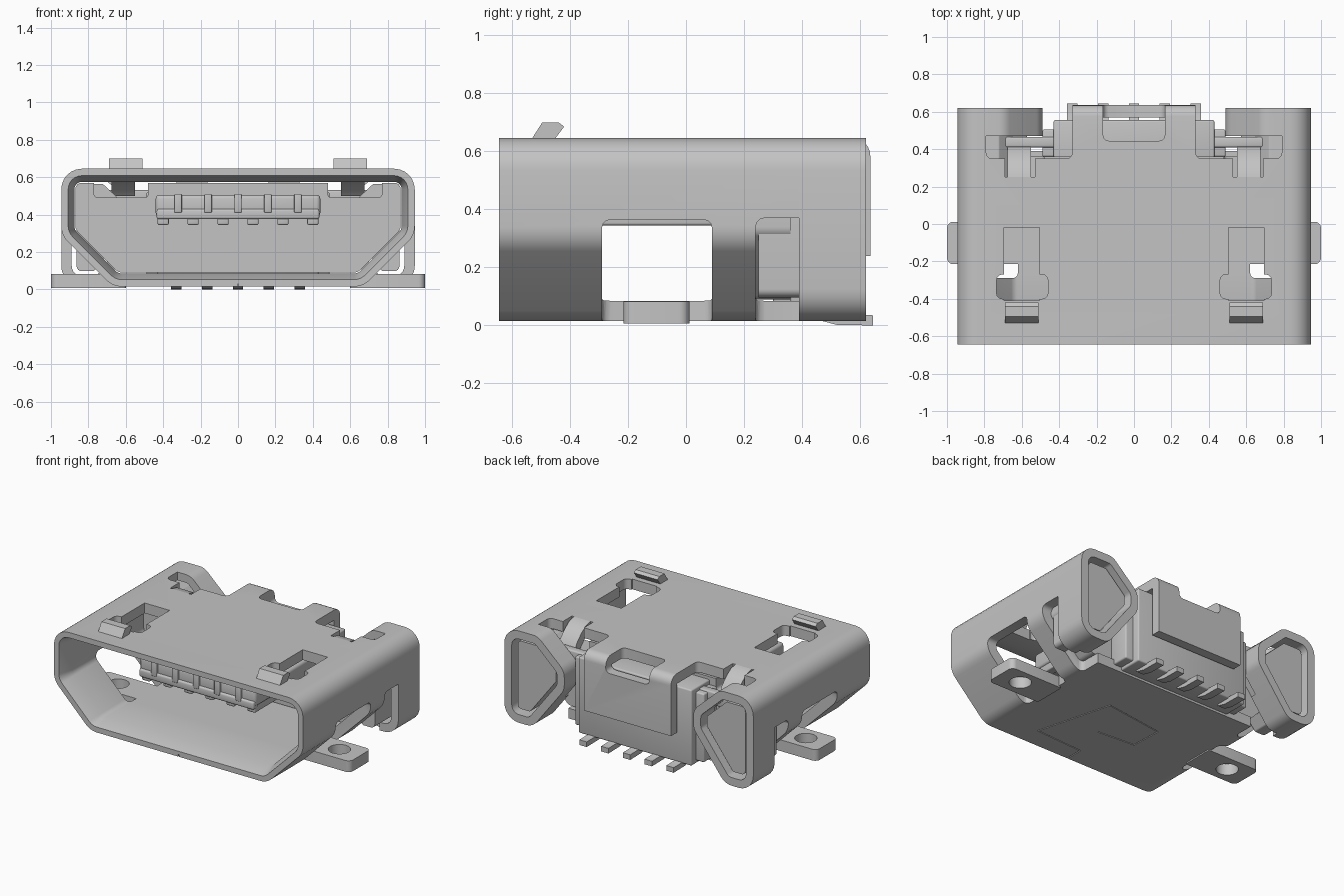
import bpy, bmesh, math
from mathutils import Vector

old = bpy.data.objects.get("Cube")
if old:
    bpy.data.objects.remove(old)

metal = bpy.data.materials.new("grey metal")
metal.use_nodes = True
GREY = (0.55, 0.55, 0.55, 1)
metal.diffuse_color = GREY
metal.node_tree.nodes["Principled BSDF"].inputs["Base Color"].default_value = GREY


def finish(name, bm):
    bmesh.ops.recalc_face_normals(bm, faces=bm.faces)
    me = bpy.data.meshes.new(name)
    bm.to_mesh(me)
    bm.free()
    ob = bpy.data.objects.new(name, me)
    bpy.context.collection.objects.link(ob)
    me.materials.append(metal)
    return ob


def apply(ob, mod):
    with bpy.context.temp_override(object=ob, active_object=ob):
        bpy.ops.object.modifier_apply(modifier=mod.name)


def cut(ob, *cutters):
    for c in cutters:
        m = ob.modifiers.new("cut", 'BOOLEAN')
        m.operation, m.solver, m.object = 'DIFFERENCE', 'EXACT', c
        apply(ob, m)
        bpy.data.objects.remove(c)


def box(name, x, y, z, r=0):
    bm = bmesh.new()
    bmesh.ops.create_cube(bm, size=1)
    for v in bm.verts:
        v.co = [a[0] + (a[1] - a[0]) * (c + .5) for a, c in zip((x, y, z), v.co)]
    ob = finish(name, bm)
    if r:
        m = ob.modifiers.new("bevel", 'BEVEL')
        m.width, m.segments = r, 3
        apply(ob, m)
    return ob


def span(s, a, b):
    return tuple(sorted((s * a, s * b)))


def prism(name, pts, axis, a, b):
    """Extrude a 2D outline along x (y,z points), y (x,z) or z (x,y)."""
    put = {'x': lambda p, t: (t, p[0], p[1]), 'y': lambda p, t: (p[0], t, p[1]),
           'z': lambda p, t: (p[0], p[1], t)}[axis]
    bm = bmesh.new()
    f = bm.faces.new([bm.verts.new(put(p, a)) for p in pts])
    ext = bmesh.ops.extrude_face_region(bm, geom=[f])
    move = Vector(put((0, 0), b - a))
    bmesh.ops.translate(bm, vec=move, verts=[g for g in ext["geom"] if isinstance(g, bmesh.types.BMVert)])
    return finish(name, bm)


def rounded(corners, d=0, s=1, n=6):
    """Convex clockwise outline of (x, z, radius), moved inward by d, mirrored if s is -1."""
    out = []
    for i, (x, z, r) in enumerate(corners):
        p = Vector((x, z))
        u = (Vector(corners[i - 1][:2]) - p).normalized()
        w = (Vector(corners[(i + 1) % len(corners)][:2]) - p).normalized()
        half = u.angle(w) / 2
        bis = (u + w).normalized()
        p = p + bis * d / math.sin(half)
        r = max(r - d, .012)
        c = p + bis * r / math.sin(half)
        a, sweep = math.atan2(-bis.y, -bis.x), math.pi / 2 - half
        out += [(s * (c.x + r * math.cos(t)), c.y + r * math.sin(t))
                for t in (a + sweep * (1 - 2 * k / n) for k in range(n + 1))]
    return out


def tube(name, corners, rings, s=1):
    """Closed wall lofted through (y, inset) rings, last joined to first."""
    bm = bmesh.new()
    loops = [[bm.verts.new((x, y, z)) for x, z in rounded(corners, d, s)] for y, d in rings]
    for A, B in zip(loops, loops[1:] + loops[:1]):
        for i in range(len(A)):
            bm.faces.new((A[i - 1], A[i], B[i], B[i - 1]))
    return finish(name, bm)


SHELL = [(-.945, .645, .11), (.945, .645, .11), (.945, .29, .12),
         (.67, .015, .12), (-.67, .015, .12), (-.945, .29, .12)]
WING = [(.69, .645, .09), (.945, .645, .11), (.945, .015, .11),
        (.73, .015, .1), (.49, .33, .1), (.49, .46, .1)]
TAB = [(.6, .012, .013), (1.0, .012, .035), (1.0, -.215, .035), (.6, -.215, .013)]
T = .07

# Shell with a flared mouth, side windows and top slots
shell = tube("shell", SHELL, [(-.645, 0), (-.645, .037), (-.54, T), (.39, T), (.39, 0)])
for s in (-1, 1):
    cut(shell, box("c", span(s, .62, 1.2), (-.29, .09), (-.1, .365), .03),
        box("c", span(s, .62, 1.2), (.24, .5), (-.1, .37), .03),
        box("c", span(s, .505, .695), (-.41, -.02), (.5, .8)),
        box("c", span(s, .46, .735), (-.40, -.27), (.5, .8), .03),
        box("c", span(s, .33, .79), (.35, .5), (.5, .8), .03),
        box("c", span(s, .53, .69), (.25, .38), (.5, .8)))

# Dovetail seam in the floor
SEAM = [(0, -.66), (0, -.52), (.36, -.5), (.22, .03), (-.22, -.03), (-.21, -.25), (.06, -.27)]
for a, b in zip(SEAM, SEAM[1:]):
    a, b = Vector(a), Vector(b)
    d = (b - a).normalized() * .003
    o = Vector((-d.y, d.x))
    cut(shell, prism("c", [a - d - o, b + d - o, b + d + o, a - d + o], 'z', -.02, .03))

# Rear flap folding down over the back
arc = [(.575 + .06 * math.sin(t), .585 + .06 * math.cos(t)) for t in (k * math.pi / 12 for k in range(7))]
flap = prism("rear_flap", [(.39, .575), (.39, .645)] + arc + [(.635, .24), (.57, .24), (.57, .575)], 'x', -.33, .33)
cut(flap, box("c", (-.165, .165), (.445, .75), (.545, .8), .03))

# Plastic body filling the back of the shell
body = prism("body_front", rounded(SHELL, T + .005), 'y', .22, .36)
rear = box("body_rear", (-.43, .43), (.3, .555), (.03, .55), .01)

smooth = [shell, flap, body, rear]
for s, side in ((-1, "right"), (1, "left")):
    cut(body, box("c", span(s, .48, .77), (.1, .5), (.49, .7), .02))
    # Rear wing loops with plastic lobes inside
    wing = tube(side + "_wing", WING, [(.39, 0), (.39, T * .8), (.62, T * .8), (.62, 0)], s)
    cut(wing, box("c", span(s, .4, .79), (.3, .47), (.2, .8)),
        box("c", span(s, .4, .80), (.3, .43), (-.1, .3)))
    lobe = prism(side + "_lobe", rounded(WING, T + .012, s), 'y', .25, .59)

    # Solder tab with a hole
    tab = prism(side + "_tab", rounded(TAB, 0, s), 'z', .006, .083)
    ring = [(s * .84 + .07 * math.cos(k * math.pi / 12), -.1 + .07 * math.sin(k * math.pi / 12)) for k in range(24)]
    cut(tab, prism("c", ring, 'z', -.1, .2))

    # Latch hook raised from the front end of the slot
    hook = prism(side + "_hook", [(-.43, .58), (-.53, .58), (-.53, .645), (-.495, .70),
                                  (-.44, .70), (-.42, .685), (-.45, .645)], 'x', *span(s, .51, .69))
    # Tab bent down behind the top plate
    bent = prism(side + "_bent_tab", [(.25, .645), (.30, .635), (.35, .60), (.40, .55), (.42, .50),
                                      (.36, .50), (.31, .55), (.25, .575)], 'x', *span(s, .55, .675))
    bar = box(side + "_rear_bar", span(s, .40, .74), (.41, .465), (.44, .53), .01)
    shelf = box(side + "_rear_shelf", span(s, .3, .49), (.36, .505), (.05, .52), .01)
    smooth += [wing, lobe, tab, hook, bent, bar, shelf]

# Contact tongue with teeth below
smooth.append(box("tongue", (-.44, .44), (-.44, .24), (.39, .505), .02))
smooth.append(box("tongue_lip", (-.435, .435), (-.455, -.40), (.375, .43), .012))
for i in range(6):
    x = -.4 + .16 * i
    smooth.append(box(f"tooth_{i + 1}", (x - .03, x + .03), (-.43, .24), (.345, .40), .008))

# Contacts and solder pins
for i in range(5):
    x = -.32 + .16 * i
    smooth.append(box(f"contact_{i + 1}", (x - .02, x + .02), (-.462, .2), (.41, .51), .006))
    x = -.33 + .165 * i
    smooth.append(prism(f"pin_{i + 1}", [(.44, .06), (.45, .02), (.52, .002), (.645, 0), (.645, .035), (.54, .037), (.5, .06)],
                        'x', x - .028, x + .028))

bpy.ops.object.select_all(action='DESELECT')
for ob in smooth:
    ob.select_set(True)
bpy.context.view_layer.objects.active = shell
bpy.ops.object.shade_smooth_by_angle(angle=math.radians(32))
